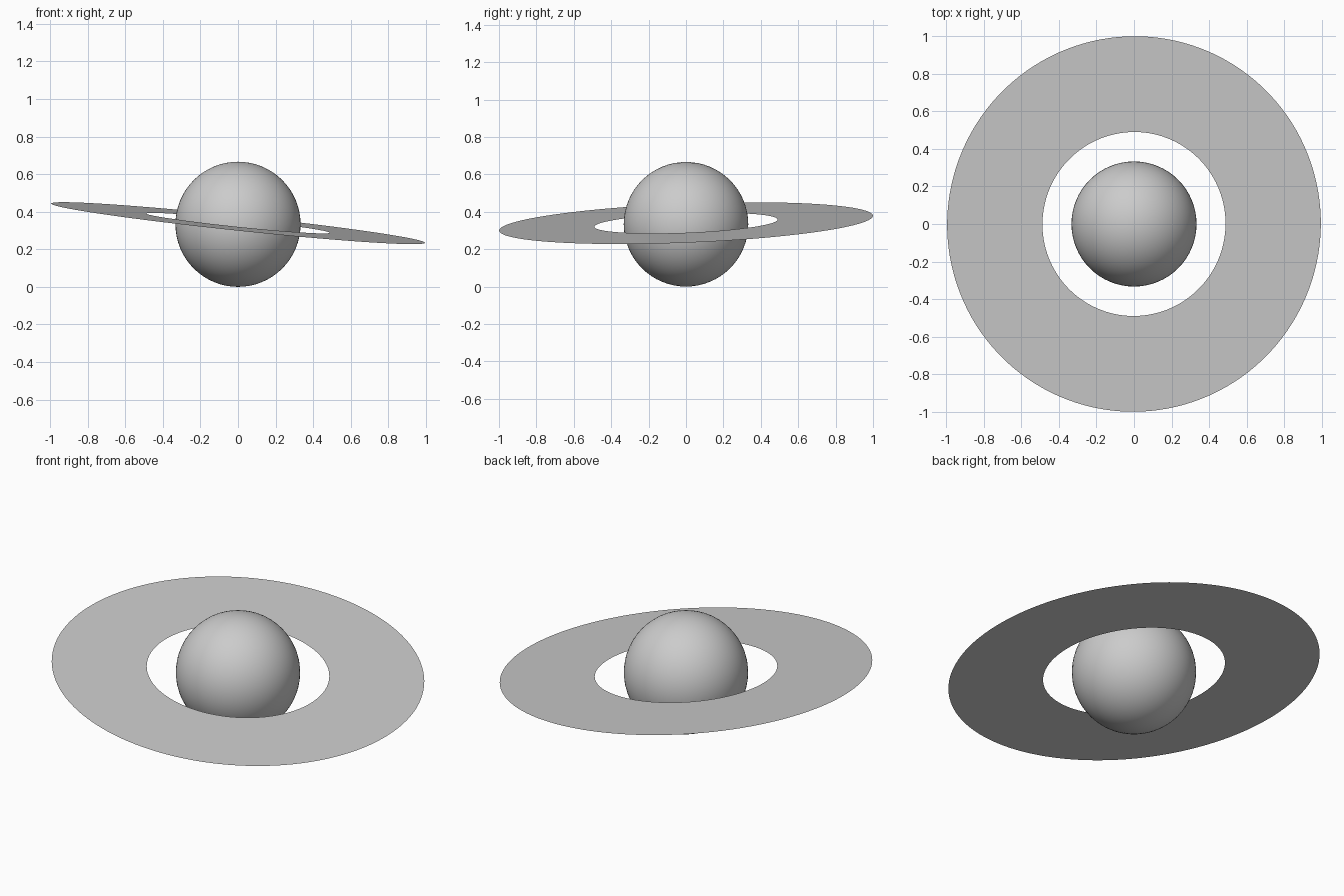
import bpy, bmesh
from math import atan, hypot
from mathutils import Vector

SPHERE_R = 0.333
RING_INNER, RING_OUTER = 0.49, 1.0
RING_NORMAL = Vector((0.105, -0.04, 1.0))
SEGMENTS = 128

cube = bpy.data.objects.get("Cube")
if cube:
    bpy.data.objects.remove(cube, do_unlink=True)


def make_material(name, rgb):
    mat = bpy.data.materials.new(name)
    mat.use_nodes = True
    mat.diffuse_color = (*rgb, 1)
    mat.node_tree.nodes["Principled BSDF"].inputs["Base Color"].default_value = (*rgb, 1)
    return mat


def add_object(name, bm, mat):
    mesh = bpy.data.meshes.new(name)
    bm.to_mesh(mesh)
    bm.free()
    mesh.materials.append(mat)
    obj = bpy.data.objects.new(name, mesh)
    bpy.context.collection.objects.link(obj)
    return obj


grey = make_material("light grey", (0.6, 0.6, 0.6))

# Smooth planet ball resting on the ground
bm = bmesh.new()
bmesh.ops.create_uvsphere(bm, u_segments=64, v_segments=32, radius=SPHERE_R)
for face in bm.faces:
    face.smooth = True
planet = add_object("planet", bm, grey)
planet.location.z = SPHERE_R

# Flat ring: an inner circle of edges extruded outwards, then tilted
bm = bmesh.new()
bmesh.ops.create_circle(bm, segments=SEGMENTS, radius=RING_INNER)
outer = bmesh.ops.extrude_edge_only(bm, edges=bm.edges[:])["geom"]
for vert in (g for g in outer if isinstance(g, bmesh.types.BMVert)):
    vert.co *= RING_OUTER / RING_INNER
bmesh.ops.recalc_face_normals(bm, faces=bm.faces)
if sum(f.normal.z for f in bm.faces) < 0:
    bmesh.ops.reverse_faces(bm, faces=bm.faces)
ring = add_object("ring", bm, grey)
ring.location.z = SPHERE_R + 0.006
ring.rotation_euler = RING_NORMAL.to_track_quat("Z", "Y").to_euler()
